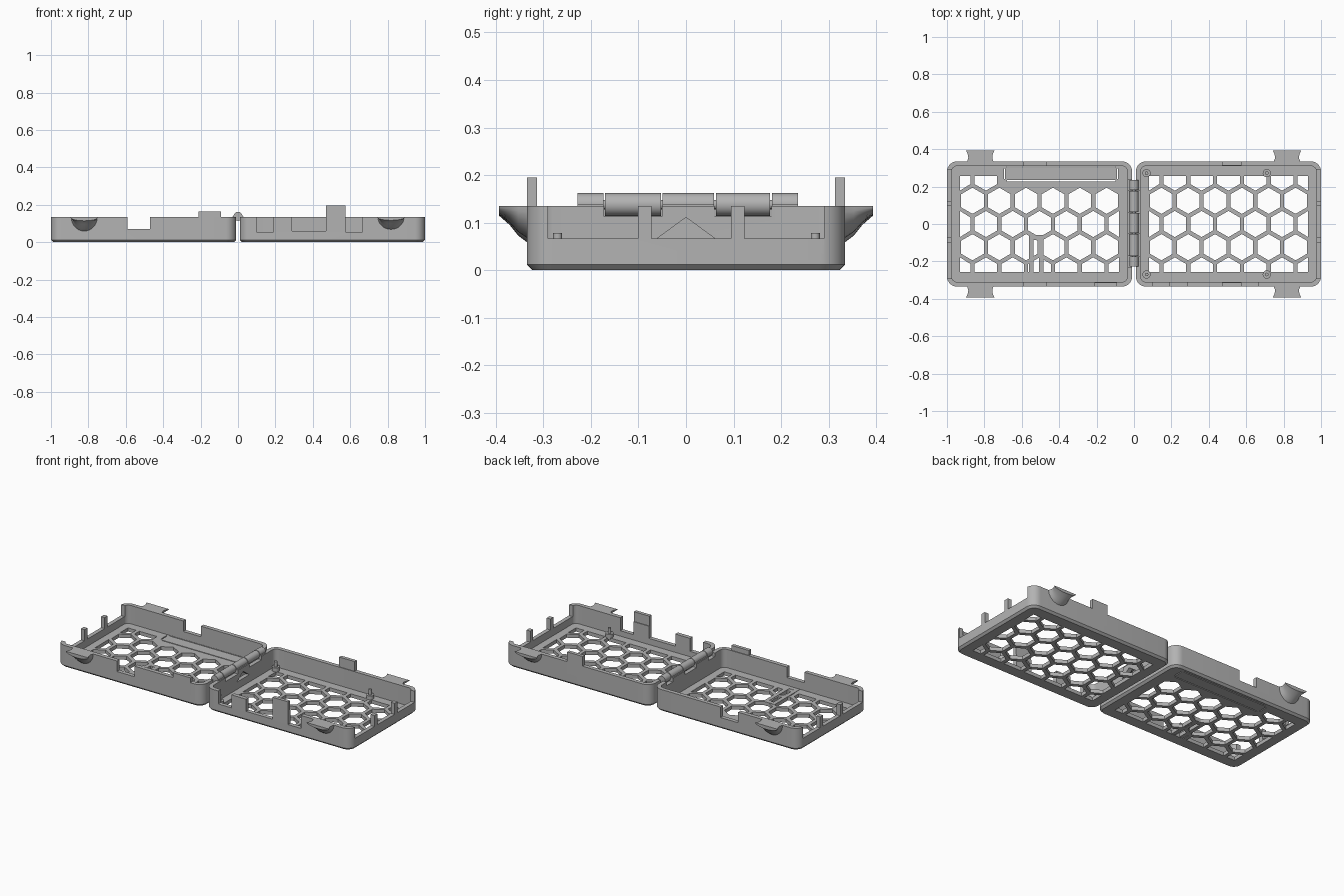
import bpy, bmesh
from math import cos, sin, pi
from mathutils import Matrix, Vector

if "Cube" in bpy.data.objects:
    bpy.data.objects.remove(bpy.data.objects["Cube"])

grey = bpy.data.materials.new("plain grey")
grey.use_nodes = True
grey.diffuse_color = (0.45, 0.45, 0.45, 1)
grey.node_tree.nodes["Principled BSDF"].inputs["Base Color"].default_value = (0.45, 0.45, 0.45, 1)

WALL, FLOOR, TOP, HALF_Y = 0.025, 0.022, 0.135, 0.335
PITCH, HEX_R = 0.1435, 0.07
HINGE_Z, HINGE_R = 0.138, 0.024


def finish(name, bm, smooth=False):
    bmesh.ops.recalc_face_normals(bm, faces=bm.faces[:])
    me = bpy.data.meshes.new(name)
    bm.to_mesh(me)
    bm.free()
    me.materials.append(grey)
    ob = bpy.data.objects.new(name, me)
    bpy.context.collection.objects.link(ob)
    if smooth:
        activate(ob)
        bpy.ops.object.shade_smooth_by_angle(angle=pi / 6)
    return ob


def activate(ob):
    bpy.ops.object.select_all(action="DESELECT")
    ob.select_set(True)
    bpy.context.view_layer.objects.active = ob


def add_box(bm, x0, x1, y0, y1, z0, z1):
    centre = Vector((x0 + x1, y0 + y1, z0 + z1)) / 2
    size = (abs(x1 - x0), abs(y1 - y0), abs(z1 - z0), 1)
    bmesh.ops.create_cube(bm, size=1, matrix=Matrix.Translation(centre) @ Matrix.Diagonal(size))


def loft(bm, loops):
    """Skin closed loops of points and cap both ends."""
    rings = [[bm.verts.new(p) for p in loop] for loop in loops]
    n = len(rings[0])
    for a, b in zip(rings, rings[1:]):
        for i in range(n):
            bm.faces.new((a[i], a[(i + 1) % n], b[(i + 1) % n], b[i]))
    bm.faces.new(rings[0][::-1])
    bm.faces.new(rings[-1])


def rounded_rect(cx, hx, hy, r, z, steps=8):
    pts = []
    for q, (sx, sy) in enumerate(((1, 1), (-1, 1), (-1, -1), (1, -1))):
        for i in range(steps + 1):
            a = (q + i / steps) * pi / 2
            pts.append((cx + sx * (hx - r) + r * cos(a), sy * (hy - r) + r * sin(a), z))
    return pts


def cut(ob, bm):
    cutter = finish("cutter", bm)
    cutter.hide_render = True
    mod = ob.modifiers.new("cut", "BOOLEAN")
    mod.operation, mod.solver, mod.object = "DIFFERENCE", "EXACT", cutter
    activate(ob)
    bpy.ops.object.modifier_apply(modifier=mod.name)
    bpy.data.objects.remove(cutter)


def clamp(v, lo, hi):
    return max(lo, min(hi, v))


def hex_grid(bm, cx, skip):
    """Staggered hexagons trimmed to the vent window."""
    hx, hy, w = 0.425, 0.257, HEX_R * cos(pi / 6)
    for row in range(-2, 3):
        y = row * PITCH * cos(pi / 6)
        odd = row % 2
        for i in range(6 if odd else 7):
            x = (i - (2.5 if odd else 3)) * PITCH
            if skip(cx + x, y):
                continue
            pts = []
            for k in range(6):
                a = pi / 6 + k * pi / 3
                p = (cx + clamp(x + HEX_R * cos(a), -hx, hx),
                     clamp(y + HEX_R * sin(a), -hy, hy))
                if not any(abs(p[0] - q[0]) + abs(p[1] - q[1]) < 0.001 for q in pts):
                    pts.append(p)
            loft(bm, [[(*p, z) for p in pts] for z in (-0.05, 0.05)])


# hinge knuckle spans along y, by the half that carries them
left_knuckles = [(-0.17, -0.053), (0.063, 0.177)]
right_knuckles = [(-0.228, -0.174), (-0.049, 0.059), (0.181, 0.236)]


def tray(name, s, skip, notches):
    cx = s * 0.505
    bm = bmesh.new()
    profile = ((0.012, 0), (0, 0.012), (0, TOP), (WALL, TOP), (WALL, FLOOR))
    loft(bm, [rounded_rect(cx, 0.495 - d, HALF_Y - d, 0.055 - d, z) for d, z in profile])
    ob = finish(name, bm)
    # vent holes
    bm = bmesh.new()
    hex_grid(bm, cx, skip)
    cut(ob, bm)
    # low end wall with two posts, hinge clearance, side notches
    bm = bmesh.new()
    for y0, y1 in ((-0.29, -0.101), (-0.073, 0.095), (0.123, 0.29)):
        add_box(bm, s * 0.96, s * 1.05, y0, y1, 0.067, 0.3)
    for y0, y1 in (left_knuckles if s > 0 else right_knuckles):
        add_box(bm, 0, s * 0.045, y0 - 0.003, y1 + 0.003, 0.113, 0.3)
    for x0, x1, side, z in notches:
        add_box(bm, x0, x1, side * 0.30, side * 0.36, z, 0.3)
    cut(ob, bm)
    return ob


left = tray("left_tray", -1, lambda x, y: y > 0.2 and x > -0.74,
            [(-0.59, -0.47, -1, 0.07), (-0.59, -0.47, 1, 0.07)])
right = tray("right_tray", 1, lambda x, y: False,
             [(0.10, 0.19, -1, 0.055), (0.29, 0.47, -1, 0.06), (0.575, 0.665, -1, 0.055)])

# cable opening through the hinge wall of the right tray
bm = bmesh.new()
loft(bm, [[(x, -0.06, 0.067), (x, 0.06, 0.067), (x, 0, 0.111)] for x in (-0.005, 0.05)])
cut(right, bm)

# slits around the long flexible strip in the left floor
bm = bmesh.new()
for y in (0.228, 0.302):
    add_box(bm, -0.68, -0.10, y, y + 0.006, -0.05, 0.05)
for x in (-0.695, -0.092):
    add_box(bm, x, x + 0.006, 0.24, 0.296, -0.05, 0.05)
cut(left, bm)

# solid frame around the narrow slot in the left floor
bm = bmesh.new()
for x in (-0.562, -0.507):
    add_box(bm, x, x + 0.024, -0.30, -0.06, 0.001, 0.024)
for y0, y1 in ((-0.30, -0.28), (-0.085, -0.06)):
    add_box(bm, -0.562, -0.483, y0, y1, 0.001, 0.024)
finish("slot_frame", bm)

for ob in (left, right):
    activate(ob)
    bpy.ops.object.shade_smooth_by_angle(angle=pi / 6)

# hinge knuckles, each with a short leaf into its wall
for name, s, spans in (("left_hinge", -1, left_knuckles), ("right_hinge", 1, right_knuckles)):
    bm = bmesh.new()
    for y0, y1 in spans:
        loft(bm, [[(HINGE_R * cos(k * pi / 12), y, HINGE_Z + HINGE_R * sin(k * pi / 12))
                   for k in range(24)] for y in (y0, y1)])
        add_box(bm, 0, s * 0.03, y0, y1, 0.117, HINGE_Z)
    finish(name, bm, True)
bm = bmesh.new()
loft(bm, [[(0.01 * cos(k * pi / 6), y, HINGE_Z + 0.01 * sin(k * pi / 6))
           for k in range(12)] for y in (-0.22, 0.23)])
finish("hinge_pin", bm, True)

# flared finger latches on the long sides
for half, x, depth in (("left", -0.822, 0.08), ("right", 0.818, 0.07)):
    for side, s in (("front", -1), ("back", 1)):
        bm = bmesh.new()
        sections = ((-0.005, 0.072, 1.0), (0.018, 0.064, 0.78), (0.036, 0.066, 0.5), (0.058, 0.076, 0.26))
        loft(bm, [[(x + w * cos(k * pi / 16), s * (HALF_Y + d), TOP - depth * f * sin(k * pi / 16))
                   for k in range(17)] for d, w, f in sections])
        finish(f"{half}_{side}_latch", bm, True)

# upright locking tabs
for name, x0, x1, s, z in (("front_tab", 0.47, 0.575, -1, 0.195),
                           ("back_tab", 0.47, 0.575, 1, 0.195),
                           ("left_front_tab", -0.21, -0.09, -1, 0.165)):
    bm = bmesh.new()
    add_box(bm, x0, x1, s * (HALF_Y - 0.021), s * HALF_Y, 0.06, z)
    finish(name, bm)

# board standoffs with locating pegs
bm = bmesh.new()
for x in (0.067, 0.71):
    for y in (-0.27, 0.272):
        for r, z in ((0.022, 0.045), (0.0095, 0.078)):
            loft(bm, [[(x + r * cos(k * pi / 8), y + r * sin(k * pi / 8), h)
                       for k in range(16)] for h in (0.015, z)])
finish("standoffs", bm, True)
